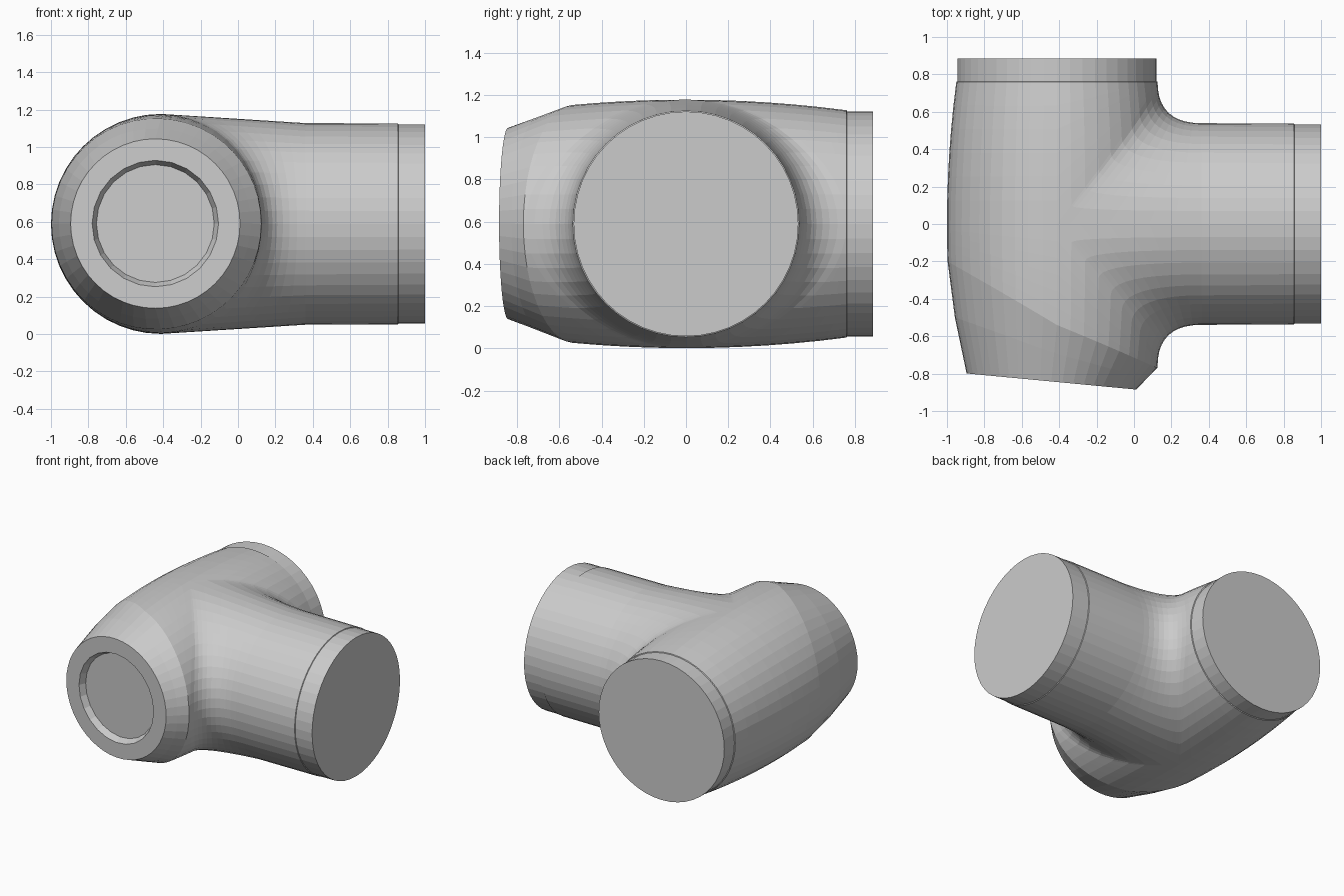
import bpy, bmesh
from math import sin, cos, pi
from mathutils import Vector as V

if "Cube" in bpy.data.objects:
    bpy.data.objects.remove(bpy.data.objects["Cube"])

N = 24                      # segments per half circle
X, Z = -0.412, 0.589        # axis of the main pipe (runs along y)
R_BRANCH = 0.539

grey = bpy.data.materials.new("light grey")
grey.diffuse_color = (0.6, 0.6, 0.6, 1)
grey.use_nodes = True
grey.node_tree.nodes["Principled BSDF"].inputs["Base Color"].default_value = grey.diffuse_color


def add_patch(bm, rows):
    """Quad grid through equally long rows of points."""
    grid = [[bm.verts.new(p) for p in row] for row in rows]
    for a, b in zip(grid, grid[1:]):
        for k in range(len(a) - 1):
            bm.faces.new((a[k], a[k + 1], b[k + 1], b[k]))


def finish(bm, name):
    bmesh.ops.remove_doubles(bm, verts=bm.verts, dist=0.0004)
    bmesh.ops.recalc_face_normals(bm, faces=bm.faces)
    me = bpy.data.meshes.new(name)
    bm.to_mesh(me)
    bm.free()
    me.materials.append(grey)
    ob = bpy.data.objects.new(name, me)
    bpy.context.collection.objects.link(ob)


def loft(name, rings):
    """Skin closed rings and cap the last one."""
    bm = bmesh.new()
    add_patch(bm, [r + r[:1] for r in rings])
    cap = []
    for p in rings[-1]:
        if not cap or (p - cap[-1]).length > 0.0004:
            cap.append(p)
    bm.faces.new([bm.verts.new(p) for p in cap])
    finish(bm, name)


def body(t, y):
    """Point on the barrel-shaped main pipe."""
    r = 0.588 - 0.05 * (y / 0.76) ** 2
    return V((X + r * cos(t), y, Z + r * sin(t)))


def nose_y(t):
    """Slanted line where the barrel meets the front nose."""
    c = cos(t)
    return -0.54 - (0.23 if c > 0 else 0.34) * c


def branch(t, x, r, side=1):
    return V((x, side * r * cos(t), Z + r * sin(t)))


# Tee body: plain left half, and right half flowing into the side branch
bm = bmesh.new()
left = []
for i in range(N + 1):
    t = pi / 2 + pi * i / N
    y0 = nose_y(t)
    left.append([body(t, y0 * (1 - k / 6)) for k in range(6)]
                + [body(t, 0.76 * k / 6) for k in range(7)])
add_patch(bm, left)
for side in (1, -1):
    rows = []
    for i in range(N + 1):
        t = -pi / 2 + pi * i / N
        y0 = 0.76 if side > 0 else nose_y(t)
        y1 = side * 0.76 * cos(t)
        row = [body(t, y0 + (y1 - y0) * k / 6) for k in range(7)]
        a, b = row[-1], branch(t, 0.36, R_BRANCH, side)
        c = V((a.x, b.y, a.z))
        for k in range(1, 11):                      # fillet curve
            u = k / 10
            row.append(a * (1 - u) ** 2 + c * (2 * u * (1 - u)) + b * u * u)
        row.append(branch(t, 0.855, 0.537, side))
        rows.append(row)
    add_patch(bm, rows)
finish(bm, "tee_body")

angles = [2 * pi * i / (2 * N) for i in range(2 * N)]

# End collars, a hair narrower than the pipes
loft("branch_collar", [[branch(t, x, r) for t in angles]
                       for x, r in ((0.855, 0.537), (0.858, 0.532), (1.0, 0.532))])
loft("back_collar", [[V((X + r * cos(t), y, Z + r * sin(t))) for t in angles]
                     for y, r in ((0.76, 0.538), (0.763, 0.532), (0.885, 0.532))])


# Front nose: slanted taper, flat tilted face and shallow round recess
def face_ring(r, depth, coarse=False):
    ring = []
    for i, t in enumerate(angles):
        if coarse:
            t = angles[i // 2 * 2]
        ring.append(V((-0.442 + r * cos(t), -0.842 + depth - 0.095 * r * cos(t),
                       0.591 + r * sin(t))))
    return ring


start = [body(t, nose_y(t)) for t in angles]
end = face_ring(0.453, 0)
middle = []
for a, b, t in zip(start, end, angles):
    bulge = 0.012 * max(0, -cos(t))
    middle.append((a + b) / 2 + V((cos(t), 0, sin(t))) * bulge)
loft("front_nose", [start, middle, end, face_ring(0.338, 0, True),
                    face_ring(0.315, 0.05, True)])
